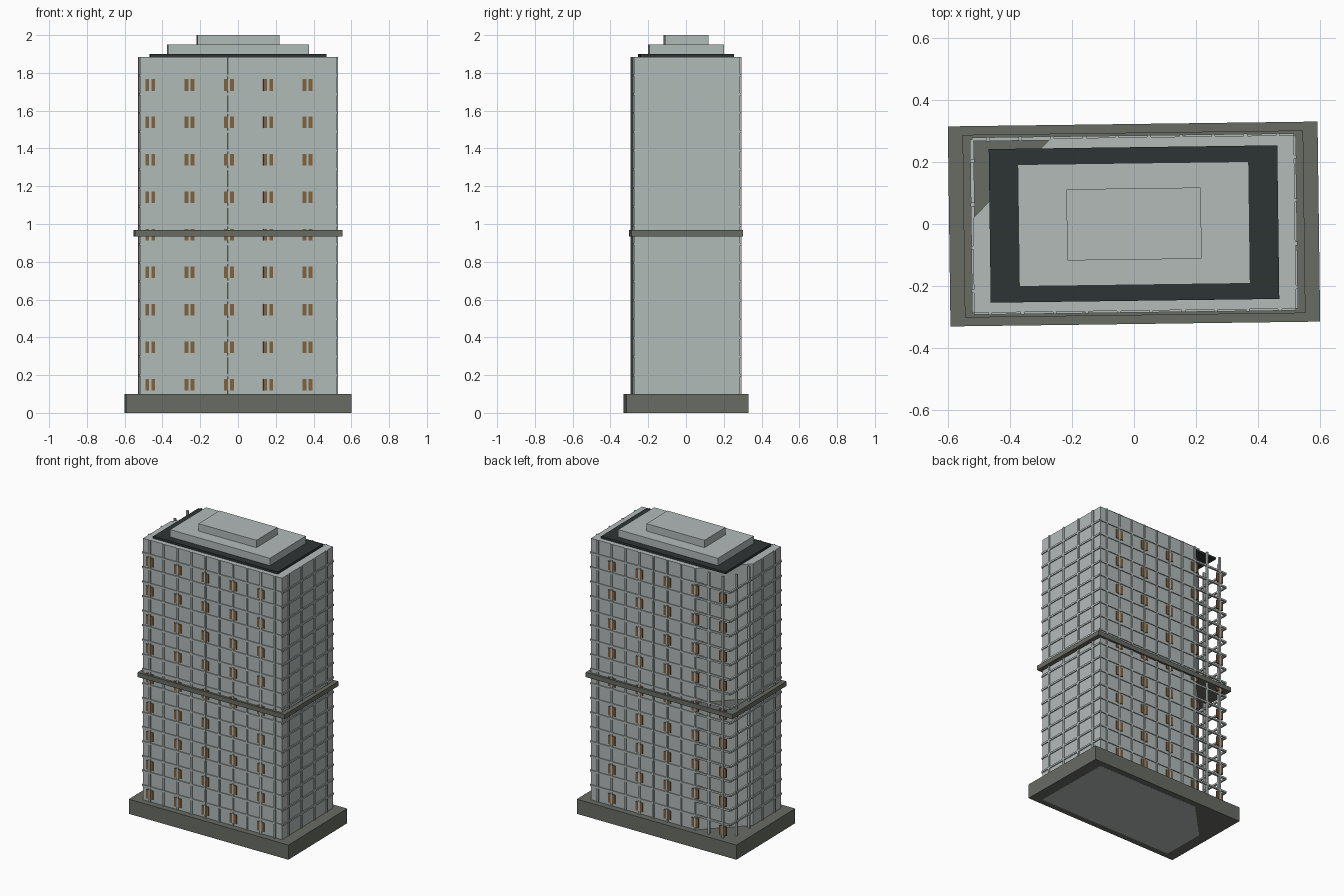
import bpy, bmesh, math
from mathutils import Matrix, Vector

cube = bpy.data.objects.get("Cube")
if cube:
    bpy.data.objects.remove(cube, do_unlink=True)

TURN = Matrix.Rotation(math.radians(0.75), 4, 'Z')  # whole tower stands slightly turned
HX, HY = 0.52, 0.28          # half size of the tower
BOTTOM, TOP = 0.1, 1.885     # facade height range
COLS, SIDE_COLS, FLOORS = 10, 4, 18
STEP_X, STEP_Y = 2 * HX / COLS, 2 * HY / SIDE_COLS
STEP_Z = (TOP - BOTTOM) / FLOORS


def material(name, color):
    m = bpy.data.materials.new(name)
    m.use_nodes = True
    m.diffuse_color = (*color, 1)
    m.node_tree.nodes["Principled BSDF"].inputs["Base Color"].default_value = (*color, 1)
    return m


PALE = material("pale concrete", (0.445, 0.497, 0.485))
STONE = material("dark stone", (0.138, 0.15, 0.127))
ROOF = material("roof felt", (0.026, 0.036, 0.034))
BROWN = material("warm window", (0.216, 0.122, 0.048))


def finish(name, bm, mat):
    bmesh.ops.recalc_face_normals(bm, faces=bm.faces)
    mesh = bpy.data.meshes.new(name)
    bm.to_mesh(mesh)
    bm.free()
    mesh.materials.append(mat)
    ob = bpy.data.objects.new(name, mesh)
    ob.matrix_world = TURN
    bpy.context.collection.objects.link(ob)


def add_box(bm, center, size):
    mat = Matrix.Translation(Vector(center)) @ Matrix.Diagonal((*size, 1))
    bmesh.ops.create_cube(bm, size=1, matrix=mat)


def slab(name, hx, hy, z0, z1, mat):
    bm = bmesh.new()
    add_box(bm, (0, 0, (z0 + z1) / 2), (2 * hx, 2 * hy, z1 - z0))
    finish(name, bm, mat)


# Stacked slabs: base, middle band and stepped roof
slab("base", 0.597, 0.323, 0, BOTTOM, STONE)
slab("middle_band", 0.55, 0.295, 0.935, 0.967, STONE)
slab("roof_deck", 0.466, 0.248, TOP, 1.9, ROOF)
slab("roof_lower_step", 0.373, 0.197, 1.9, 1.95, PALE)
slab("roof_upper_step", 0.217, 0.115, 1.95, 2.0, PALE)

# Tower with one corner cut off diagonally
bm = bmesh.new()
outline = [(-HX, -HY), (HX, -HY), (HX, HY), (-0.265, HY), (-HX, 0.025)]
face = bm.faces.new([bm.verts.new((x, y, -0.0005)) for x, y in outline])
out = bmesh.ops.extrude_face_region(bm, geom=[face])
bmesh.ops.translate(bm, vec=(0, 0, TOP),
                    verts=[v for v in out["geom"] if isinstance(v, bmesh.types.BMVert)])
finish("tower", bm, PALE)

# Facade grid: mullions in the middle of each bay, rails between floors
BAR, DEPTH = 0.012, 0.014
mid, tall = (BOTTOM + TOP) / 2, TOP - BOTTOM
mullions, rails, windows = bmesh.new(), bmesh.new(), bmesh.new()
for side in (-1, 1):
    for i in range(COLS):
        x = -HX + (i + 0.5) * STEP_X
        add_box(mullions, (x, side * HY, mid), (BAR, DEPTH, tall))
        # Windows on every second bay and floor
        if i % 2 == 0:
            for f in range(0, FLOORS, 2):
                z = BOTTOM + (f + 0.5) * STEP_Z
                add_box(windows, (x, side * HY, z), (0.052, 0.01, 0.062))
    for i in range(SIDE_COLS):
        y = -HY + (i + 0.5) * STEP_Y
        add_box(mullions, (side * HX, y, mid), (DEPTH, BAR, tall))
    for f in range(1, FLOORS):
        z = BOTTOM + f * STEP_Z
        add_box(rails, (0, side * HY, z), (2 * HX, DEPTH - 0.002, BAR))
        add_box(rails, (side * HX, 0, z), (DEPTH - 0.002, 2 * HY, BAR))
finish("mullions", mullions, PALE)
finish("floor_rails", rails, PALE)
finish("windows", windows, BROWN)
